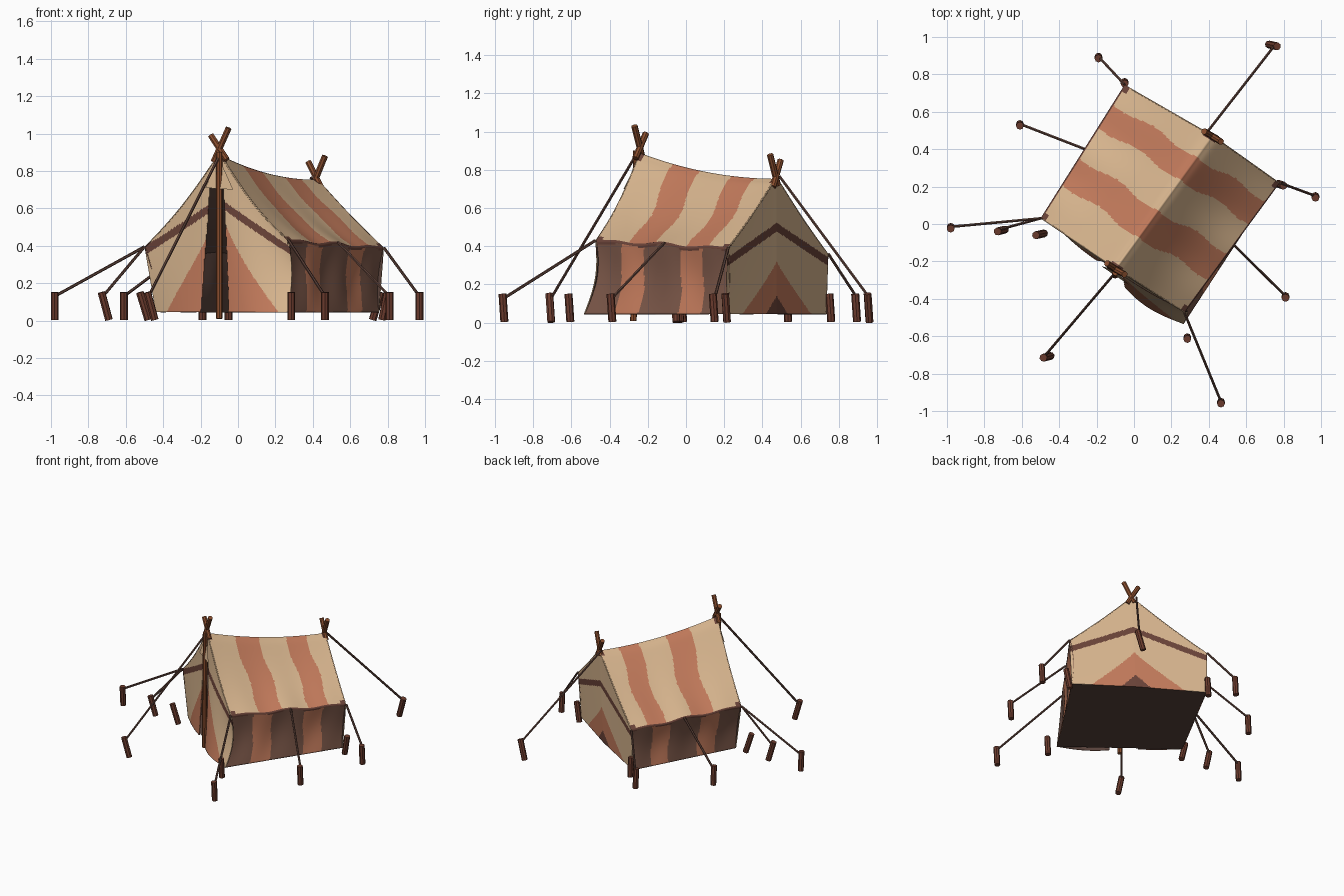
import bpy, bmesh, math
from mathutils import Vector as V

if "Cube" in bpy.data.objects:
    bpy.data.objects.remove(bpy.data.objects["Cube"])

def mat(name, rgb):
    m = bpy.data.materials.new(name)
    m.diffuse_color = (*rgb, 1)
    m.use_nodes = True
    m.node_tree.nodes["Principled BSDF"].inputs["Base Color"].default_value = m.diffuse_color
    return m

CREAM = mat("cream canvas", (0.68, 0.46, 0.27))
TERRA = mat("terracotta stripe", (0.54, 0.195, 0.105))
BROWN = mat("brown wall canvas", (0.20, 0.096, 0.066))
TRIM = mat("dark trim", (0.145, 0.056, 0.04))
LINING = mat("dark lining", (0.10, 0.055, 0.044))
WOOD = mat("orange wood", (0.25, 0.075, 0.027))
STAKE = mat("stake wood", (0.15, 0.045, 0.027))
ROPE = mat("rope", (0.115, 0.056, 0.042))
CLOTH = [CREAM, TERRA, BROWN, TRIM, LINING]
CENTER = V((0.14, 0.12, 0.3))

# Tent corner layout: eaves, their feet, and the two ridge ends
EAVE = {(-1, 0): V((-0.50, 0.03, 0.395)), (-1, 1): V((-0.05, 0.745, 0.36)),
        (1, 0): V((0.27, -0.475, 0.43)), (1, 1): V((0.78, 0.22, 0.39))}
FOOT = {(-1, 0): V((-0.44, 0.01, 0.045)), (-1, 1): V((-0.055, 0.735, 0.045)),
        (1, 0): V((0.265, -0.535, 0.045)), (1, 1): V((0.755, 0.215, 0.045))}
APEX = [V((-0.10, -0.24, 0.9)), V((0.42, 0.475, 0.765))]
MID = [V((-0.10, -0.25, 0.045)), V((0.38, 0.475, 0.045))]
OUT = V((-0.56, -0.83, 0))          # direction the front faces


def sheet(name, fn, nu, nv, rule, keep=None):
    """Cloth sheet from fn(u, v) on the unit square, painted by rule(u, v, centre)."""
    bm = bmesh.new()
    g = [[bm.verts.new(fn(i / nu, j / nv)) for j in range(nv + 1)] for i in range(nu + 1)]
    dot = 0
    for i in range(nu):
        for j in range(nv):
            u, v = (i + .5) / nu, (j + .5) / nv
            c = fn(u, v)
            if keep and not keep(u, v, c):
                continue
            f = bm.faces.new((g[i][j], g[i + 1][j], g[i + 1][j + 1], g[i][j + 1]))
            f.material_index = rule(u, v, c)
            f.smooth = True
            f.normal_update()
            dot += f.normal.dot(c - CENTER) * f.calc_area()
    if dot < 0:
        bmesh.ops.reverse_faces(bm, faces=bm.faces[:])
    bmesh.ops.delete(bm, geom=[v for v in bm.verts if not v.link_faces], context='VERTS')
    me = bpy.data.meshes.new(name)
    bm.to_mesh(me)
    bm.free()
    for m in CLOTH:
        me.materials.append(m)
    ob = bpy.data.objects.new(name, me)
    bpy.context.collection.objects.link(ob)
    s = ob.modifiers.new("lining", 'SOLIDIFY')
    s.thickness, s.offset, s.material_offset = 0.006, -1, 10
    return ob


def rod(name, a, b, r, m, sides=8):
    a, b = V(a), V(b)
    bpy.ops.mesh.primitive_cylinder_add(vertices=sides, radius=r, depth=(b - a).length,
                                        location=(a + b) / 2)
    ob = bpy.context.object
    ob.rotation_euler = (b - a).to_track_quat('Z', 'Y').to_euler()
    ob.name = name
    ob.data.materials.append(m)
    return ob


# Roof: sagging ridge and slopes, two wide stripes
def roof(s, t):
    side = 1 if s >= 0 else -1
    a = abs(s)
    ridge = APEX[0].lerp(APEX[1], t)
    ridge.z = 0.765 + 0.135 * (1 - t) ** 2
    edge = EAVE[side, 0].lerp(EAVE[side, 1], t)
    p = ridge.lerp(edge, a)
    sag = (0.04 if side > 0 else 0.03) * (1 - t) + 0.01 * t + 0.02 * math.sin(math.pi * t)
    p.z -= sag * math.sin(math.pi * a)
    p.z -= 0.012 * math.exp(-(a / 0.06) ** 2)
    p.z += 0.01 * math.sin(5 * math.pi * t) * a * math.sin(math.pi * t)
    return p

def roof_rule(u, t, c):
    a = abs(2 * u - 1)
    end = min(t, 1 - t)
    if a > 0.985 or (a > 0.94 and end < 0.05) or (a < 0.07 and end < 0.03):
        return 3
    w = t + 0.015 * math.sin(9 * a) - 0.02 * a
    return 1 if 0.24 < w < 0.44 or 0.67 < w < 0.84 else 0

sheet("roof", lambda u, v: roof(2 * u - 1, v), 130, 130, roof_rule)


# Side walls: brown canvas with two stripes and a thin trimmed top
def side_wall(side):
    def fn(t, h):
        p = roof(side, t).lerp(FOOT[side, 0].lerp(FOOT[side, 1], t), h)
        inward = V((-0.82, 0.57, 0)) * side
        p += inward * math.sin(math.pi * h) * (0.02 + 0.006 * math.sin(6 * math.pi * t))
        if side > 0:      # the front corner pulls in, then flares at the foot
            p -= OUT * 0.035 * (1 - t) ** 3 * math.sin(math.pi * h)
        return p

    def rule(t, h, c):
        if h < 0.035 + 0.02 * math.sin(20 * t):
            return 3
        w = t + 0.012 * math.sin(6 * h)
        return 1 if 0.20 < w < 0.37 or 0.65 < w < 0.81 else 2
    return fn, rule

for side, name in ((-1, "left_wall"), (1, "right_wall")):
    fn, rule = side_wall(side)
    sheet(name, fn, 100, 40, rule)


# Gable ends: chevron band, triangles at the foot, front one has an opening
def gable(end):
    def fn(u, h):
        s = 2 * u - 1
        k = 1 if s >= 0 else -1
        p = roof(s, end).lerp(MID[end].lerp(FOOT[k, end], abs(s)), h)
        if end == 0:
            bulge = 0.05 if s > 0 else 0.02
            p += OUT * bulge * h ** 1.5 * math.sin(math.pi * min(1, abs(s) * .9 + .1))
            if s > 0:
                p -= OUT * 0.035 * s ** 3 * math.sin(math.pi * h)
        return p
    return fn

def front_rule(u, h, c):
    s = 2 * u - 1
    a = abs(s)
    if a < (0.88 if s > 0 else 0.8) * max(0, (0.62 - c.z) / 0.57) ** 1.3:
        return 1
    return 3 if abs(c.z - (0.635 - 0.26 * a)) < 0.022 else 0

def front_keep(u, h, c):
    s = 2 * u - 1
    d = max(0, 0.71 - c.z)
    return c.z > 0.71 or not (-0.13 - 0.2 * d < s < 0.06 + 0.2 * d)

def back_rule(u, h, c):
    a = abs(2 * u - 1)
    if a < 0.22 * (0.14 - c.z) / 0.095:
        return 3
    if a < 0.68 * max(0, (0.32 - c.z) / 0.27) ** 1.1:
        return 1
    return 3 if abs(c.z - (0.50 - 0.18 * a)) < 0.022 else 0

sheet("front_gable", gable(0), 150, 90, front_rule, front_keep)
sheet("back_gable", gable(1), 150, 90, back_rule)

# Collar above the doorway
me = bpy.data.meshes.new("door_collar")
c0 = V((-0.10, -0.24, 0)) + OUT * 0.03
across = V((0.83, -0.56, 0))
me.from_pydata([c0 - across * .07 + V((0, 0, .71)), c0 + across * .11 + V((0, 0, .70)),
                APEX[0] + V((0, 0, -.03)) + OUT * .004], [], [(0, 1, 2)])
me.materials.append(CREAM)
bpy.context.collection.objects.link(bpy.data.objects.new("door_collar", me))

# Groundsheet
me = bpy.data.meshes.new("groundsheet")
me.from_pydata([FOOT[k] for k in ((-1, 0), (1, 0), (1, 1))] + [MID[1], FOOT[-1, 1]],
               [], [(0, 4, 3, 2, 1)])
me.materials.append(LINING)
bpy.context.collection.objects.link(bpy.data.objects.new("groundsheet", me))

# Front pole and crossed ridge sticks
rod("front_pole", (-0.10, -0.275, 0.01), (-0.10, -0.26, 0.90), 0.017, WOOD)
rod("front_stick_a", (-0.06, -0.265, 0.86), (-0.145, -0.21, 0.99), 0.017, WOOD)
rod("front_stick_b", (-0.13, -0.225, 0.85), (-0.05, -0.27, 1.03), 0.017, WOOD)
rod("back_stick_a", (0.445, 0.455, 0.71), (0.375, 0.495, 0.85), 0.017, WOOD)
rod("back_stick_b", (0.40, 0.48, 0.72), (0.465, 0.44, 0.88), 0.017, WOOD)

# Stakes (foot x, y, lean x) and the tent point each guy rope ties to
MIDL, MIDR = roof(-1, .52), roof(1, .52)
GUYS = [((-0.98, -0.015), 0, EAVE[-1, 0]), ((-0.69, -0.03), -0.04, EAVE[-1, 0]),
        ((-0.48, -0.05), -0.045, None), ((-0.61, 0.535), 0, MIDL),
        ((-0.19, 0.895), 0, EAVE[-1, 1]), ((-0.05, 0.76), 0, None),
        ((0.72, 0.96), 0.045, APEX[1] + V((-.03, .015, 0))), ((0.97, 0.15), 0, EAVE[1, 1]),
        ((0.77, 0.215), 0.03, None), ((0.81, -0.385), 0, MIDR),
        ((0.465, -0.95), 0, EAVE[1, 0]), ((0.285, -0.605), 0, None),
        ((-0.445, -0.705), -0.04, V((-0.10, -0.26, 0.88)))]
for i, ((x, y), lean, tie) in enumerate(GUYS):
    rod(f"stake_{i}", (x, y, 0.004), (x + lean, y - .01, 0.152), 0.021, STAKE)
    if tie:
        rod(f"guy_rope_{i}", (x + lean * .8, y, 0.13), tie, 0.008, ROPE, 6)
